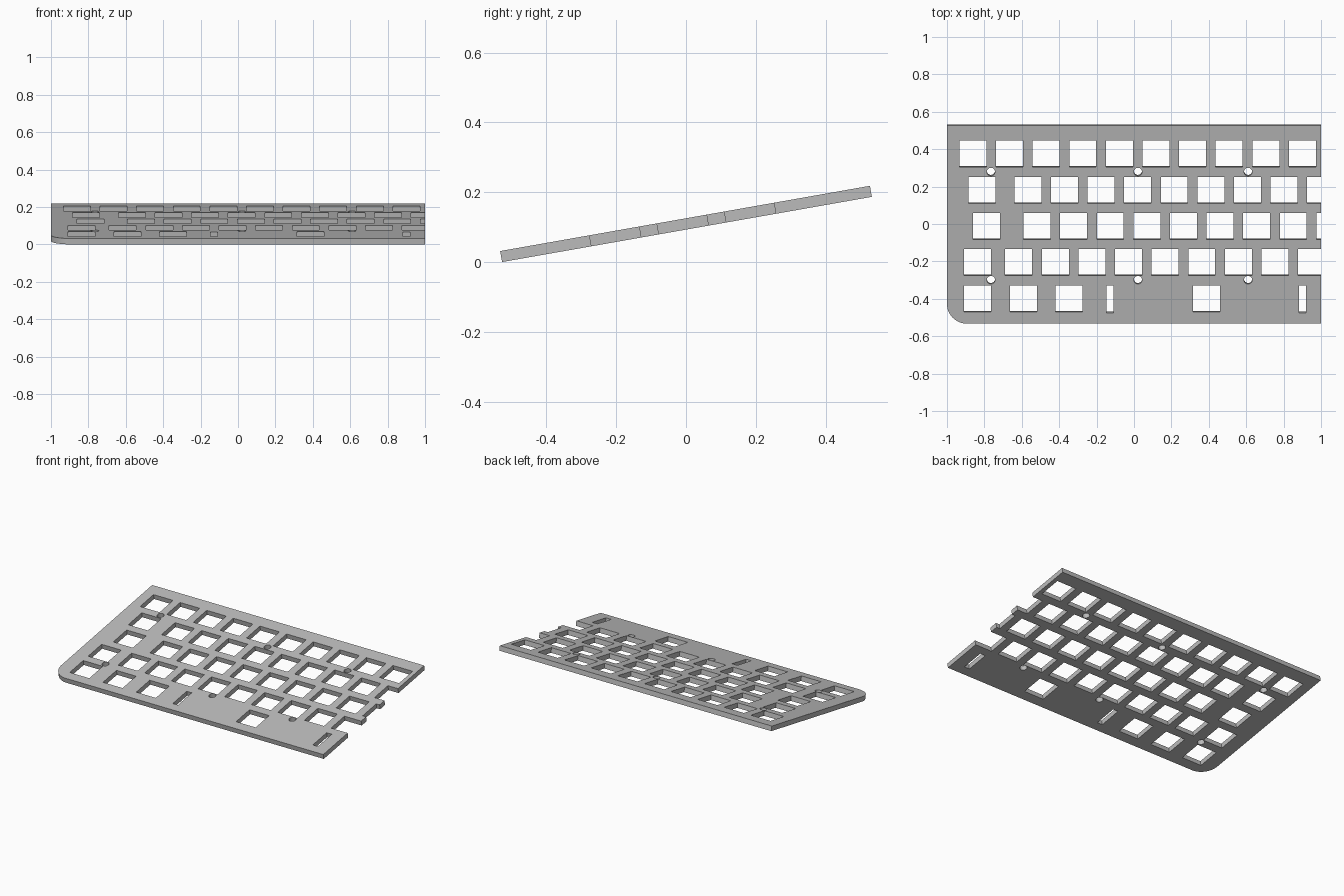
import bpy, bmesh, math

if "Cube" in bpy.data.objects:
    bpy.data.objects.remove(bpy.data.objects["Cube"])

UNIT = 0.1957          # spacing between neighbouring keys
LENGTH, THICK = 1.076, 0.032
TILT = math.radians(10)
HOLE = 0.144           # square switch opening
FIRST_X, FIRST_Y, ROW_STEP = -0.861, 0.383, 0.1963
CORNER = 0.107


def add_prism(bm, outline, depth):
    """Extrude a flat outline into a solid centred on z = 0."""
    face = bm.faces.new([bm.verts.new((x, y, -depth / 2)) for x, y in outline])
    top = bmesh.ops.extrude_face_region(bm, geom=[face])["geom"]
    verts = [v for v in top if isinstance(v, bmesh.types.BMVert)]
    bmesh.ops.translate(bm, verts=verts, vec=(0, 0, depth))


def rectangle(x, y, w, h):
    return [(x + sx * w / 2, y + sy * h / 2)
            for sx, sy in ((-1, -1), (1, -1), (1, 1), (-1, 1))]


def arc(x, y, r, start, end, steps):
    angles = [math.radians(start + (end - start) * i / steps) for i in range(steps + 1)]
    return [(x + r * math.cos(a), y + r * math.sin(a)) for a in angles]


def make_object(name, bm):
    bmesh.ops.recalc_face_normals(bm, faces=bm.faces[:])
    mesh = bpy.data.meshes.new(name)
    bm.to_mesh(mesh)
    bm.free()
    obj = bpy.data.objects.new(name, mesh)
    bpy.context.collection.objects.link(obj)
    return obj


# Plate outline with one rounded front corner
half = LENGTH / 2
outline = arc(-1 + CORNER, -half + CORNER, CORNER, 180, 270, 16)
outline += [(1, -half), (1, half), (-1, half)]
bm = bmesh.new()
add_prism(bm, outline, THICK)
plate = make_object("keyboard_plate", bm)

# Key columns of each row, in key units from the first key
rows = [
    list(range(10)),
    [0.25] + [1.5 + i for i in range(9)],
    [0.375] + [1.75 + i for i in range(9)],
    [0.125] + [1.25 + i for i in range(9)],
    [0.125, 1.375, 2.625, 6.375],
]
bm = bmesh.new()
for r, row in enumerate(rows):
    for k in row:
        add_prism(bm, rectangle(FIRST_X + k * UNIT, FIRST_Y - r * ROW_STEP, HOLE, HOLE), 0.2)

# Narrow stabiliser slots either side of the long key
for k in (6.375 - 2.63, 6.375 + 2.63):
    add_prism(bm, rectangle(FIRST_X + k * UNIT, FIRST_Y - 4 * ROW_STEP - 0.003, 0.038, 0.148), 0.2)

# Round screw holes
for x in (-0.765, 0.021, 0.61):
    for y in (0.286, -0.301):
        add_prism(bm, arc(x, y, 0.022, 0, 345, 23), 0.2)
cutter = make_object("hole_cutter", bm)
cutter.hide_render = True

# Cut the openings, then discard the cutter
cut = plate.modifiers.new("openings", "BOOLEAN")
cut.operation, cut.solver, cut.object = "DIFFERENCE", "EXACT", cutter
bpy.ops.object.select_all(action="DESELECT")
bpy.context.view_layer.objects.active = plate
plate.select_set(True)
bpy.ops.object.modifier_apply(modifier=cut.name)
bpy.data.objects.remove(cutter)

# Typing angle
plate.rotation_euler.x = TILT
plate.location.z = (LENGTH * math.sin(TILT) + THICK * math.cos(TILT)) / 2

# Plain grey finish
grey = bpy.data.materials.new("plate_grey")
grey.use_nodes = True
colour = (0.5, 0.5, 0.5, 1)
grey.diffuse_color = colour
grey.node_tree.nodes["Principled BSDF"].inputs["Base Color"].default_value = colour
plate.data.materials.clear()
plate.data.materials.append(grey)
bpy.ops.object.shade_smooth_by_angle(angle=math.radians(30))
